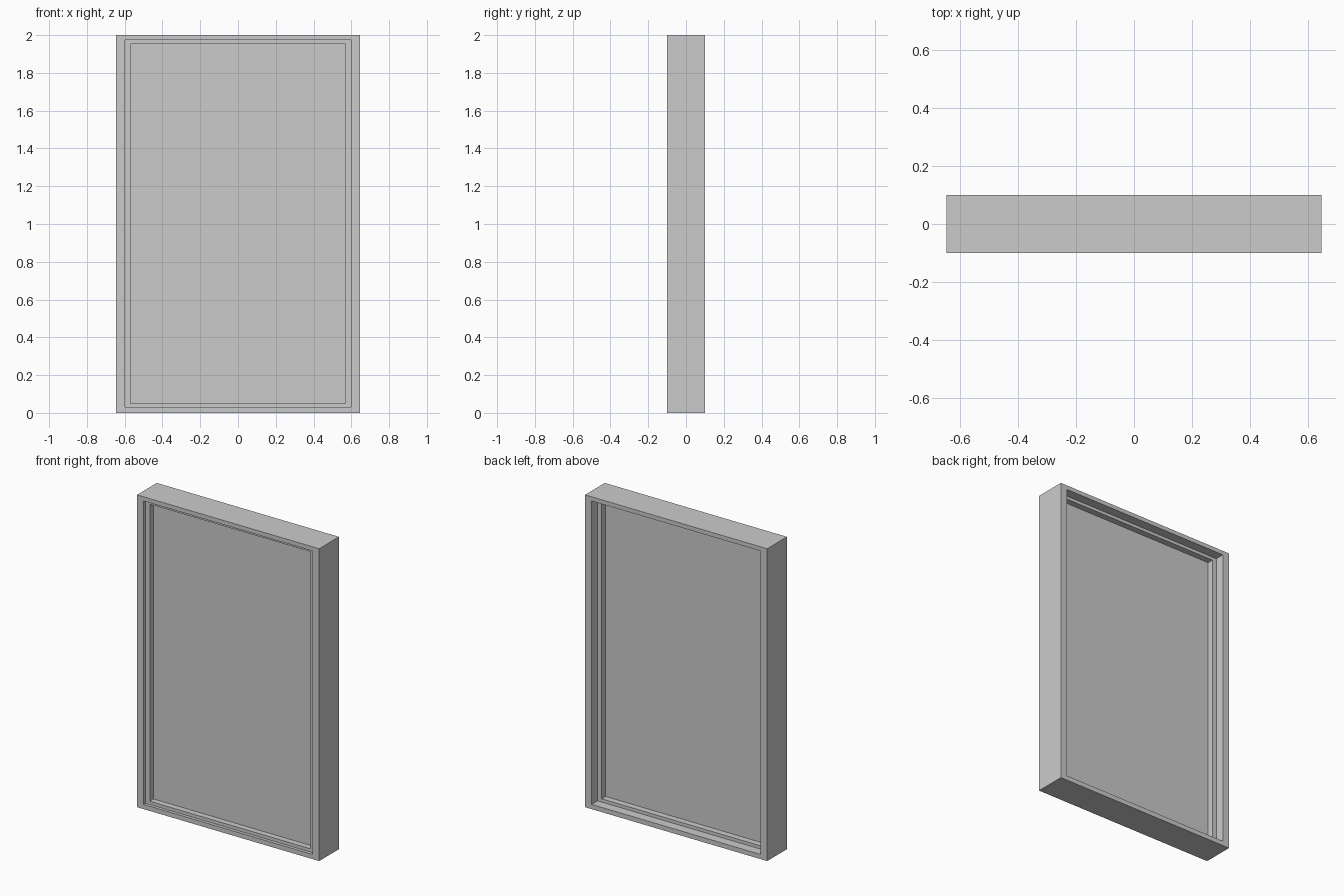
import bpy, bmesh

if "Cube" in bpy.data.objects:
    bpy.data.objects.remove(bpy.data.objects["Cube"])


def make_object(name, bm):
    bmesh.ops.recalc_face_normals(bm, faces=bm.faces)
    mesh = bpy.data.meshes.new(name)
    bm.to_mesh(mesh)
    bm.free()
    obj = bpy.data.objects.new(name, mesh)
    bpy.context.collection.objects.link(obj)
    return obj


def rect(bm, hx, z0, z1, y):
    return [bm.verts.new((x, y, z)) for x, z in
            ((-hx, z0), (hx, z0), (hx, z1), (-hx, z1))]


def ring(name, outer, inner, y0, y1):
    """Rectangular frame; outer and inner are (half width, bottom, top)."""
    bm = bmesh.new()
    loops = [rect(bm, *outer, y0), rect(bm, *inner, y0),
             rect(bm, *inner, y1), rect(bm, *outer, y1)]
    for a, b in zip(loops, loops[1:] + loops[:1]):
        for i in range(4):
            j = (i + 1) % 4
            bm.faces.new((a[i], a[j], b[j], b[i]))
    return make_object(name, bm)


def panel(name, size, y0, y1):
    bm = bmesh.new()
    a, b = rect(bm, *size, y0), rect(bm, *size, y1)
    bm.faces.new(a)
    bm.faces.new(b)
    for i in range(4):
        j = (i + 1) % 4
        bm.faces.new((a[i], a[j], b[j], b[i]))
    return make_object(name, bm)


OUTER = (0.645, 0.0, 2.0)
OPENING = (0.598, 0.03, 1.973)
SIGHT = (0.569, 0.051, 1.953)

# Fixed outer frame, inner sash set nearer the front, and the glazing
ring("outer_frame", OUTER, OPENING, -0.1, 0.1)
ring("inner_sash", OPENING, SIGHT, -0.08, 0.04)
panel("glass_pane", SIGHT, -0.042, 0.0)
